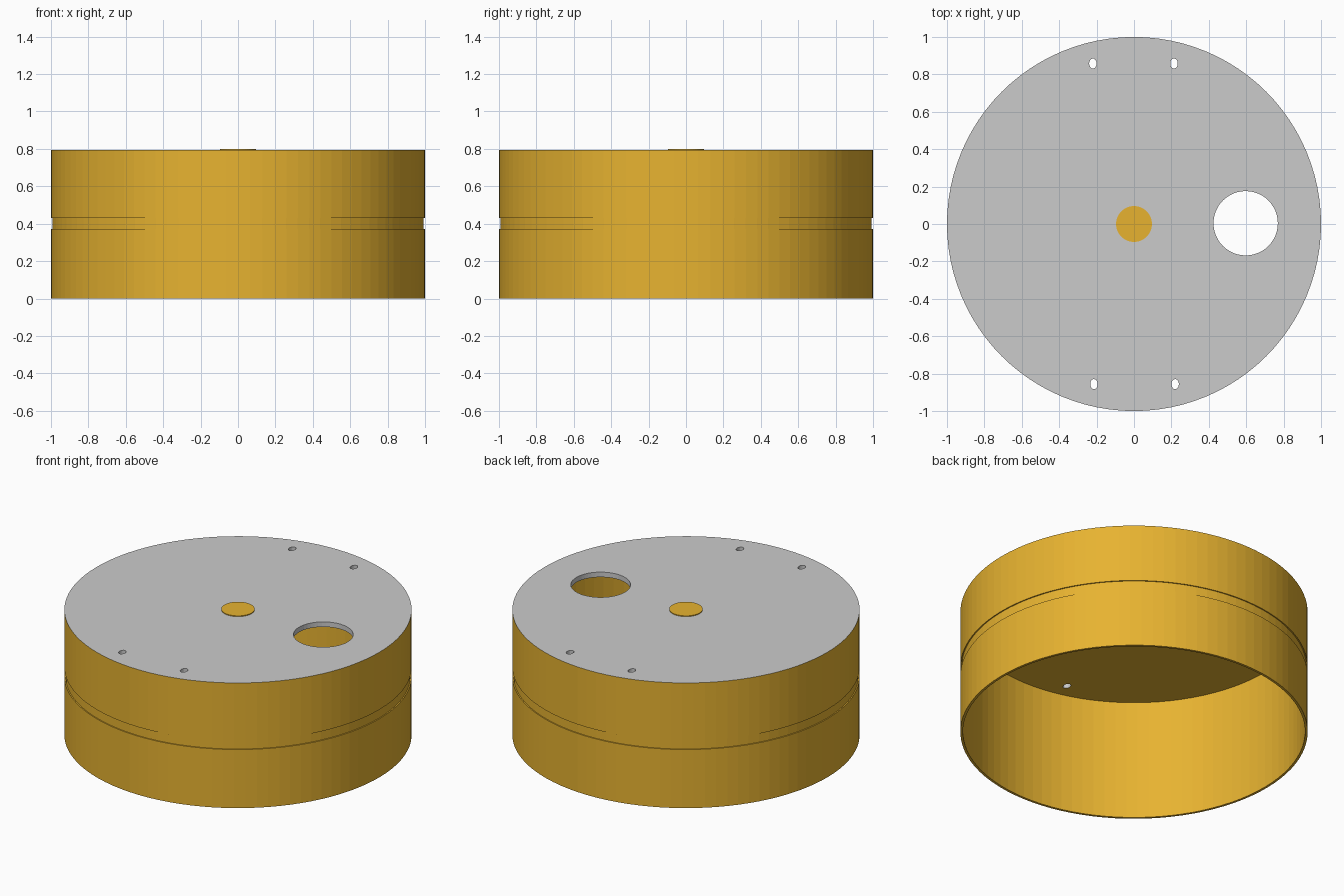
import bpy, bmesh
from math import cos, sin, tau

if "Cube" in bpy.data.objects:
    bpy.data.objects.remove(bpy.data.objects["Cube"])

SEG = 96
TOP, UNDER, HUB_TOP = 0.795, 0.763, 0.80
R_IN = 0.985

orange = bpy.data.materials.new("orange")
orange.diffuse_color = (0.8, 0.45, 0.03, 1)
orange.use_nodes = True
orange.node_tree.nodes["Principled BSDF"].inputs["Base Color"].default_value = orange.diffuse_color


def finish(name, bm, mat=None):
    mesh = bpy.data.meshes.new(name)
    bm.to_mesh(mesh)
    bm.free()
    ob = bpy.data.objects.new(name, mesh)
    bpy.context.collection.objects.link(ob)
    if mat:
        mesh.materials.append(mat)
    return ob


def ellipse(cx, cy, rx, ry, n):
    return [(cx + rx * cos(tau * i / n), cy + ry * sin(tau * i / n)) for i in range(n)]


def add_loop(bm, pts, z):
    vs = [bm.verts.new((x, y, z)) for x, y in pts]
    return vs, [bm.edges.new((vs[i - 1], vs[i])) for i in range(len(vs))]


def bridge(bm, a, b):
    for i in range(len(a)):
        bm.faces.new((a[i - 1], a[i], b[i], b[i - 1]))


def lathe(name, profile, mat=None):
    bm = bmesh.new()
    rings = [add_loop(bm, ellipse(0, 0, r, r, SEG), z)[0] for r, z in profile]
    for a, b in zip(rings, rings[1:]):
        bridge(bm, a, b)
    return bm, rings


def sheet(bm, radius, z, up):
    """Flat disc with the holes left open; returns the hole loops."""
    loops = [add_loop(bm, p, z) for p in [ellipse(0, 0, radius, radius, SEG)] + holes]
    bmesh.ops.triangle_fill(bm, edges=[e for _, es in loops for e in es],
                            use_beauty=True, normal=(0, 0, 1))
    bm.normal_update()
    for f in bm.faces:
        if (f.normal.z > 0) != up:
            f.normal_flip()
    return [vs for vs, _ in loops[1:]]


# one large port and four small oval slots
holes = [ellipse(0.597, 0.004, 0.172, 0.172, 48)]
for x, y in ((-0.22, 0.858), (0.214, 0.858), (-0.214, -0.856), (0.22, -0.856)):
    holes.append(ellipse(x, y, 0.02, 0.027, 16))

# thin outer wall with a shallow groove all round
bm, _ = lathe("wall", [(R_IN, UNDER), (R_IN, 0), (1, 0), (1, 0.372), (0.993, 0.372),
                       (0.993, 0.43), (1, 0.43), (1, TOP)])
bmesh.ops.recalc_face_normals(bm, faces=bm.faces)
if sum(f.normal.dot(f.calc_center_median()) for f in bm.faces
       if f.calc_center_median().xy.length > 0.99) < 0:
    bmesh.ops.reverse_faces(bm, faces=bm.faces)
finish("drum_wall", bm, orange)

# grey top plate with hole sides
bm = bmesh.new()
for vs in sheet(bm, 1.0, TOP, True):
    low = [bm.verts.new((v.co.x, v.co.y, UNDER)) for v in vs]
    bridge(bm, vs, low)
finish("top_plate", bm)

# orange underside of the top
bm = bmesh.new()
sheet(bm, R_IN, UNDER, False)
finish("top_underside", bm, orange)

# raised centre disc
bm = bmesh.new()
low, _ = add_loop(bm, ellipse(0, 0, 0.096, 0.096, 48), TOP)
high, _ = add_loop(bm, ellipse(0, 0, 0.096, 0.096, 48), HUB_TOP)
bridge(bm, low, high)
bm.faces.new(high)
finish("centre_disc", bm, orange)
